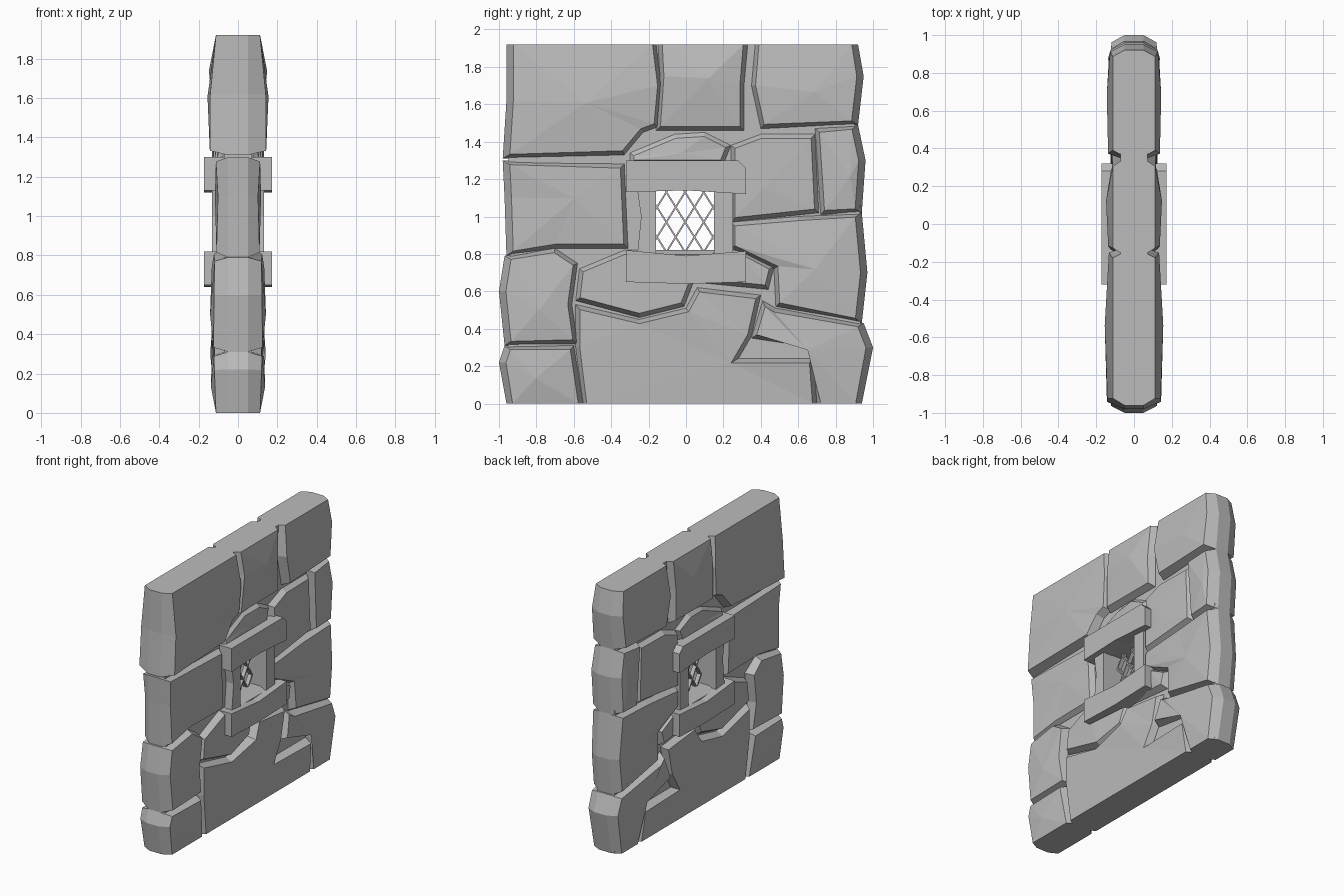
import bpy
import bmesh
import math
import random
from mathutils import Matrix, Vector

random.seed(4)
TOP = 1.92

default_cube = bpy.data.objects.get("Cube")
if default_cube:
    bpy.data.objects.remove(default_cube, do_unlink=True)

stone = bpy.data.materials.new("grey_stone")
stone.use_nodes = True
stone.diffuse_color = (.5, .5, .5, 1)
stone.node_tree.nodes["Principled BSDF"].inputs["Base Color"].default_value = stone.diffuse_color


def finish(name, bm, mirrored=False):
    """Turn a bmesh into a flat shaded stone object, optionally mirrored through the wall."""
    bmesh.ops.recalc_face_normals(bm, faces=bm.faces)
    mesh = bpy.data.meshes.new(name)
    bm.to_mesh(mesh)
    bm.free()
    mesh.materials.append(stone)
    obj = bpy.data.objects.new(name, mesh)
    bpy.context.collection.objects.link(obj)
    if mirrored:
        obj.modifiers.new("both_faces", "MIRROR").use_axis[0] = True
    return obj


def prism(name, outline, x_low, x_high, mirrored=False):
    """Extrude an outline in the wall plane through the thickness."""
    bm = bmesh.new()
    face = bm.faces.new([bm.verts.new((x_low, y, z)) for y, z in outline])
    new = bmesh.ops.extrude_face_region(bm, geom=[face])["geom"]
    for v in new:
        if isinstance(v, bmesh.types.BMVert):
            v.co.x = x_high
    return finish(name, bm, mirrored)


def rect(y_low, y_high, z_low, z_high):
    return [(y_low, z_low), (y_high, z_low), (y_high, z_high), (y_low, z_high)]


def block(name, height, outline, bulge=.012, lip=.022):
    """A rough hewn stone: straight sides, a chamfer, and an uneven faceted face."""
    bm = bmesh.new()
    face = bm.faces.new([bm.verts.new((0, y, z)) for y, z in outline])
    new = bmesh.ops.extrude_face_region(bm, geom=[face])["geom"]
    top = next(g for g in new if isinstance(g, bmesh.types.BMFace))
    for v in top.verts:
        v.co.x = .05 if abs(v.co.y) > .9 else .075
    bmesh.ops.inset_region(bm, faces=[top], thickness=lip, use_even_offset=True)
    for v in top.verts:
        v.co.x = height + random.uniform(-.012, .008)
        if abs(v.co.y) > .86:
            v.co.y -= math.copysign(.015, v.co.y)
        # Stones on the first and last course are cut off flat
        if v.co.z < .05 or v.co.z > TOP - .05:
            v.co.z = 0 if v.co.z < .05 else TOP
            v.co.x = .112
    if len(outline) < 9:
        centre = bmesh.ops.poke(bm, faces=[top])["verts"][0]
        centre.co.x = height + bulge
        centre.co.y += random.uniform(-.06, .06)
        centre.co.z += random.uniform(-.06, .06)
    else:
        bmesh.ops.triangulate(bm, faces=[top])
    return finish(name, bm, mirrored=True)


# Wall core, with a window hole cut through it
core = prism("wall_core", [(-.95, 0), (.93, 0), (.96, .3), (.93, .45), (.94, .7), (.93, 1),
                           (.94, 1.3), (.9, 1.5), (.92, 1.75), (.9, TOP), (-.94, TOP),
                           (-.95, 1.3), (-.94, .8), (-.97, .6), (-.95, .3)], -.072, .072)
cutter = prism("window_cutter", rect(-.16, .15, .8, 1.14), -.5, .5)
cutter.hide_render = True
cutter.hide_viewport = True
cut = core.modifiers.new("window_hole", "BOOLEAN")
cut.object = cutter
cut.operation = "DIFFERENCE"
cut.solver = "EXACT"

# Top course
block("top_left_stone", .137, [(-.96, TOP), (-.16, TOP), (-.13, 1.7), (-.15, 1.48),
                               (-.23, 1.45), (-.33, 1.33), (-.98, 1.31), (-.96, 1.62)], .018)
block("top_middle_stone", .13, [(-.15, TOP), (.33, TOP), (.31, 1.7), (.31, 1.46),
                                (-.16, 1.46), (-.14, 1.75)], .018)
block("top_right_stone", .132, [(.37, TOP), (.92, TOP), (.95, 1.75), (.92, 1.49),
                                (.4, 1.47), (.35, 1.7)])

# Middle course
block("middle_left_stone", .112, [(-.98, 1.3), (-.33, 1.28), (-.31, .83), (-.7, .83),
                                  (-.96, .79), (-.97, 1.1)], .005)
block("filler_stone", .1, [(-.3, 1.34), (-.06, 1.44), (.1, 1.45), (.24, 1.38),
                           (.2, 1.28), (-.3, 1.28)], .005)
block("middle_right_stone", .115, [(.24, 1.38), (.4, 1.44), (.69, 1.44), (.71, 1.02),
                                   (.24, .97)], .006)
block("right_edge_stone", .125, [(.69, 1.47), (.92, 1.49), (.96, 1.3), (.94, 1.02),
                                 (.72, 1.01)])
block("lower_right_stone", .12, [(.24, .97), (.6, 1), (.94, 1.02), (.97, .7), (.94, .43),
                                 (.48, .52), (.47, .72), (.24, .83)])

# Lower courses
block("lower_left_stone", .13, [(-.97, .79), (-.7, .83), (-.58, .75), (-.61, .53),
                                (-.58, .32), (-.97, .31), (-1, .6)])
block("sill_bed_stone", .113, [(-.57, .72), (-.33, .82), (.3, .82), (.47, .73), (.44, .61),
                               (.04, .65), (-.01, .52), (-.25, .46), (-.59, .55)])
block("bottom_left_stone", .126, [(-.97, .31), (-.6, .31), (-.55, 0), (-.96, 0), (-1, .22)])
block("bottom_middle_stone", .13, [(-.59, .53), (-.25, .45), (0, .51), (.06, .62), (.4, .58),
                                   (.35, .36), (.28, .24), (.68, .24), (.7, 0), (-.55, 0),
                                   (-.59, .3)])
block("bottom_right_stone", .13, [(.35, .35), (.68, .3), (.7, 0), (.94, 0), (1, .3),
                                  (.95, .43), (.48, .51), (.41, .55)], .01)

# Window surround, repeated on both faces
prism("window_lintel", [(-.32, 1.13), (0, 1.14), (.32, 1.12), (.32, 1.26), (.28, 1.3),
                        (-.32, 1.3)], .06, .172, True)
prism("window_sill", [(-.32, .65), (0, .64), (.32, .65), (.32, .815), (0, .79),
                      (-.32, .82)], .06, .172, True)
prism("left_jamb", [(-.26, .8), (-.16, .8), (-.16, 1.14), (-.26, 1.14), (-.24, 1)],
      .06, .132, True)
prism("right_jamb", rect(.15, .25, .8, 1.14), .06, .125, True)

# Diagonal window lattice
bm = bmesh.new()
for lean in (-1, 1):
    for i in range(-4, 5):
        start = Vector((0, i * .1 - .005, .97))
        place = Matrix.Translation(start) @ Matrix.Rotation(lean * math.radians(32), 4, "X")
        size = Matrix.Diagonal((.03, .009, 1, 1))
        bmesh.ops.create_cube(bm, size=1, matrix=place @ size)
# Trim the bars so that their ends stay hidden inside the wall
for co, no in (((0, -.2, 0), (0, -1, 0)), ((0, .19, 0), (0, 1, 0)),
               ((0, 0, .77), (0, 0, -1)), ((0, 0, 1.17), (0, 0, 1))):
    bmesh.ops.bisect_plane(bm, geom=bm.verts[:] + bm.edges[:] + bm.faces[:],
                           plane_co=co, plane_no=no, clear_outer=True)
finish("window_lattice", bm)
